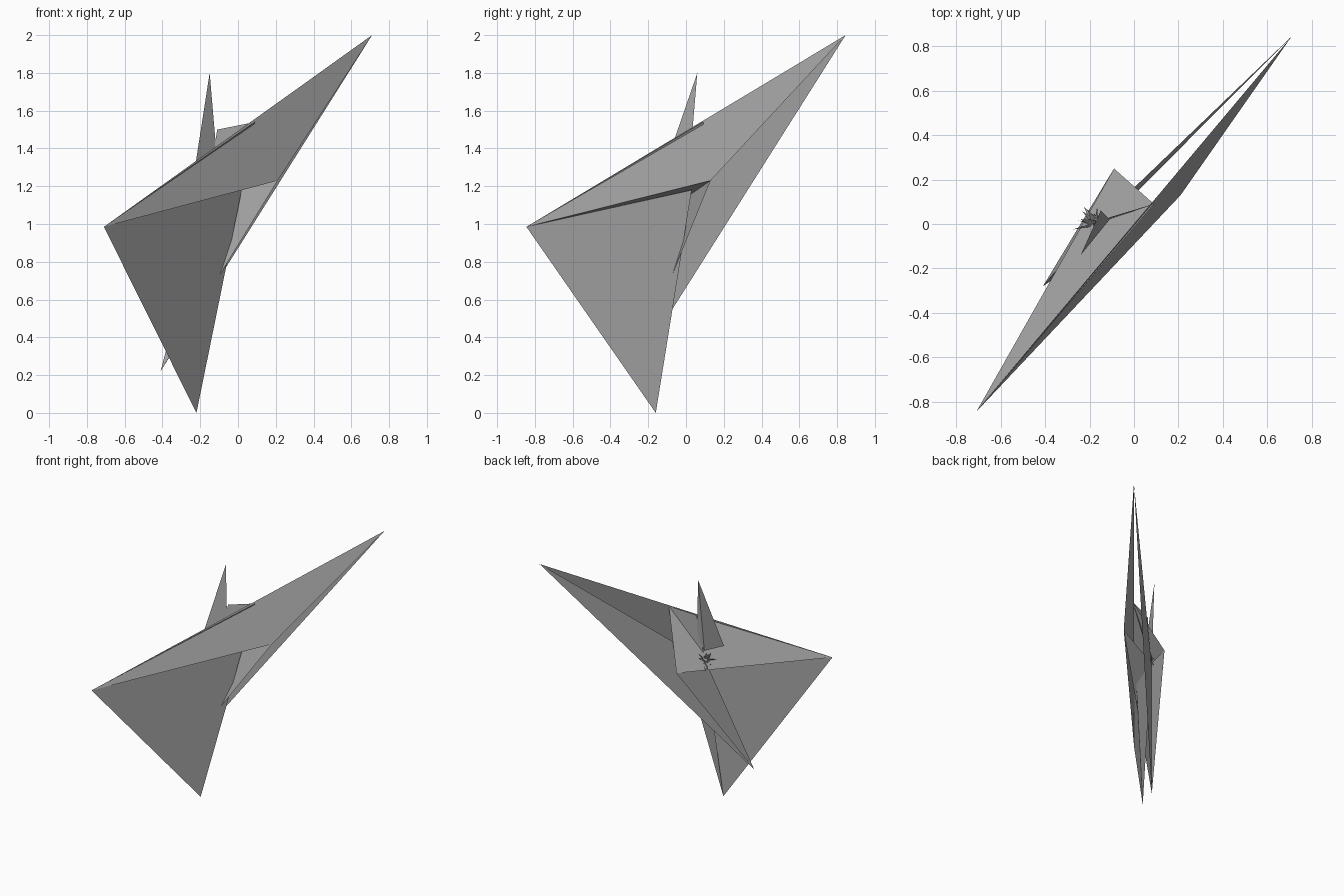
import bpy, bmesh, random
from mathutils import Vector

cube = bpy.data.objects.get("Cube")
if cube:
    bpy.data.objects.remove(cube, do_unlink=True)

GREY = (0.42, 0.42, 0.42, 1.0)
grey = bpy.data.materials.new("mid grey")
grey.use_nodes = True
grey.diffuse_color = GREY
for node in grey.node_tree.nodes:
    if node.type == 'BSDF_PRINCIPLED':
        node.inputs["Base Color"].default_value = GREY

# Corner points shared by the large shards
front_tip = Vector((-0.71, -0.845, 0.985))
high_tip = Vector((0.71, 0.845, 2.0))
low_tip = Vector((-0.22, -0.16, 0.0))
side_corner = Vector((0.21, 0.13, 1.23))
inner_corner = Vector((0.02, 0.03, 1.18))
rear_low_tip = Vector((-0.41, -0.28, 0.22))
ridge_corner = Vector((0.09, 0.09, 1.54))
rear_corner = Vector((-0.09, 0.25, 1.11))
ridge_back = Vector((-0.11, 0.03, 1.50))
spike_tip = Vector((-0.15, 0.06, 1.80))
hub = Vector((-0.17, 0.0, 1.14))


def shards(name, triangles):
    """Make one object out of thin flat triangles."""
    bm = bmesh.new()
    for tri in triangles:
        bm.faces.new([bm.verts.new(p) for p in tri])
    bmesh.ops.remove_doubles(bm, verts=bm.verts, dist=0.0001)
    mesh = bpy.data.meshes.new(name)
    bm.to_mesh(mesh)
    bm.free()
    mesh.materials.append(grey)
    obj = bpy.data.objects.new(name, mesh)
    bpy.context.collection.objects.link(obj)
    return obj


# Large plates
shards("upper_wing", [(front_tip, side_corner, high_tip)])
shards("lower_blade", [(front_tip, low_tip, inner_corner),
                       (low_tip, hub, inner_corner)])
shards("wing_underside", [(front_tip, hub, side_corner)])
shards("long_needle", [(high_tip, hub, rear_low_tip)])
shards("inner_brace", [(side_corner, hub, rear_low_tip)])

# Rear plates
shards("rear_plate", [(front_tip, ridge_corner, rear_corner)])
shards("rear_low_shard", [(rear_corner, rear_low_tip, hub)])
shards("ridge_flap", [(ridge_corner, ridge_back, hub)])

# Upright spike with a three-sided base
base = [Vector((-0.24, -0.14, 1.22)), Vector((-0.11, 0.02, 1.33)),
        Vector((-0.17, 0.01, 1.22))]
shards("upright_spike", [(base[i], base[(i + 1) % 3], spike_tip) for i in range(3)])

# Burst of small splinters around the hub
random.seed(4)
splinters = []
for i in range(44):
    way = Vector([random.gauss(0, 1) for _ in range(3)]).normalized()
    side = way.orthogonal().normalized() * random.uniform(0.008, 0.025)
    root = hub + way * 0.01
    tip = hub + way * random.uniform(0.04, 0.12)
    splinters.append((root - side, root + side, tip))
shards("hub_splinters", splinters)
